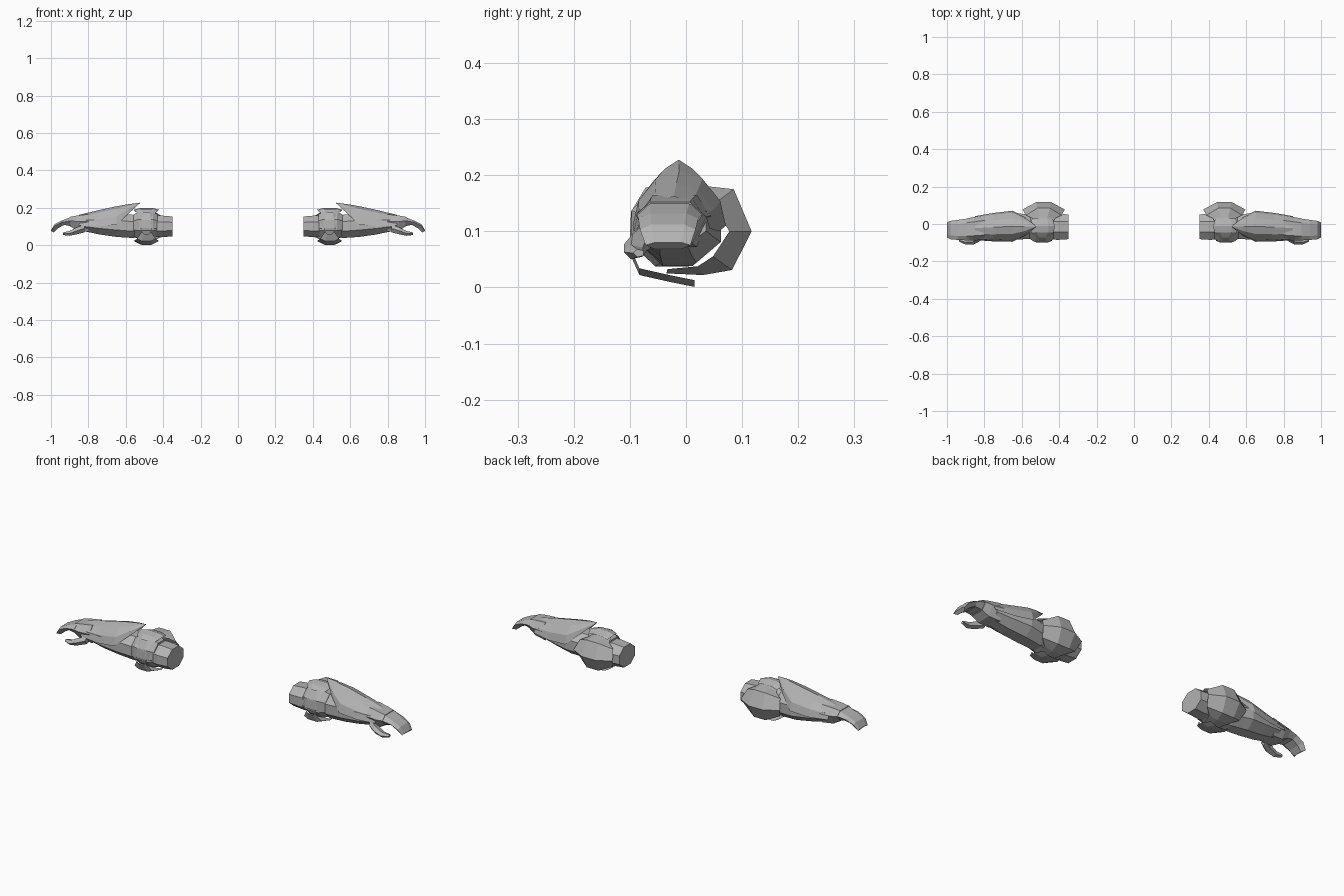
import bpy, bmesh, math

if "Cube" in bpy.data.objects:
    bpy.data.objects.remove(bpy.data.objects["Cube"])

steel = bpy.data.materials.new("plain_grey")
steel.use_nodes = True
GREY = (0.45, 0.45, 0.45, 1)
steel.diffuse_color = GREY
steel.node_tree.nodes["Principled BSDF"].inputs["Base Color"].default_value = GREY


def loft(name, rows, closed=True):
    """Skin rows of points; closed rows become a capped tube. Makes both arms."""
    for side, sign in (("left", 1), ("right", -1)):
        bm = bmesh.new()
        vs = [[bm.verts.new((p[0] * sign, p[1], p[2])) for p in row] for row in rows]
        n = len(vs[0])
        for a, b in zip(vs, vs[1:]):
            for i in range(n if closed else n - 1):
                j = (i + 1) % n
                bm.faces.new((a[i], a[j], b[j], b[i]))
        if closed:
            bm.faces.new(vs[0])
            bm.faces.new(vs[-1])
        bmesh.ops.recalc_face_normals(bm, faces=bm.faces)
        mesh = bpy.data.meshes.new(f"{side}_{name}")
        bm.to_mesh(mesh)
        bm.free()
        mesh.materials.append(steel)
        obj = bpy.data.objects.new(f"{side}_{name}", mesh)
        bpy.context.collection.objects.link(obj)


def ring(x, cy, cz, ry, rz, n=8):
    """Faceted cross-section around the arm, flat side up."""
    k = 1 / math.cos(math.pi / n)
    return [(x, cy + ry * k * math.cos((i + .5) * math.tau / n),
             cz + rz * k * math.sin((i + .5) * math.tau / n)) for i in range(n)]


def slab(x, y0, y1, top, bot, lean=0.0):
    """Six-sided hand section; lean pushes the underside along x."""
    e = (y1 - y0) * .2
    mid = (top * .6 + bot * .4)
    return [(x, y0, mid), (x, y0 + e, top), (x, y1 - e, top),
            (x, y1, mid), (x + lean, y1 - e, bot), (x + lean, y0 + e, bot)]


# Sleeve end and elbow joint
loft("sleeve", [ring(.35, -.015, .1, .066, .053), ring(.41, -.015, .1, .07, .058),
                ring(.47, -.015, .1, .062, .055)])
loft("elbow_joint", [ring(.43, -.02, .105, .06, .06), ring(.455, -.025, .108, .072, .071),
                     ring(.53, -.025, .108, .072, .071), ring(.56, -.02, .105, .058, .058)])

# Front elbow plate
loft("elbow_front_plate", [
    [(.49 - w, y, z), (.49 - w * .5, y - .012, z), (.49 + w * .5, y - .012, z), (.49 + w, y, z)]
    for y, z, w in ((-.06, .178, .03), (-.086, .135, .05), (-.088, .09, .055), (-.075, .06, .03))],
    closed=False)

# Pointed upper and lower elbow flanges: rows run front to back
loft("elbow_top_plate", [
    [(.49 - w, y, z - .01), (.49 - w * .5, y, z), (.49 + w * .5, y, z), (.49 + w, y, z - .01)]
    for y, z, w in ((-.075, .168, .03), (-.045, .192, .06), (-.01, .199, .067), (.03, .186, .055))],
    closed=False)
loft("elbow_bottom_plate", [
    [(.49 - w, y, z + .012), (.49 - w * .5, y, z), (.49 + w * .5, y, z), (.49 + w, y, z + .012)]
    for y, z, w in ((-.1, .06, .025), (-.083, .022, .05), (-.03, .01, .067), (.015, .001, .05))],
    closed=False)

# Domed elbow guard: each row crosses the arm, edges tucked toward the joint
guard = []
for y, z, w, tuck in ((.0, .185, .045, .12), (.04, .18, .06, .2), (.085, .175, .095, .38),
                      (.117, .1, .113, .3), (.082, .031, .095, .35),
                      (.03, .022, .06, .2), (-.035, .025, .04, .1)):
    ey, ez = y - (y + .015) * tuck, z - (z - .1) * tuck
    guard.append([(.483 - w, ey, ez), (.483 - w * .35, y, z),
                  (.483 + w * .35, y, z), (.483 + w, ey, ez)])
loft("elbow_guard", guard, closed=False)

# Forearm
loft("forearm", [ring(.535, -.015, .1, .052, .055), ring(.56, -.015, .1, .064, .062),
                 ring(.65, -.012, .107, .074, .063), ring(.74, -.018, .112, .068, .055),
                 ring(.83, -.022, .118, .058, .042)])

# Long pointed forearm plate with a central ridge
plate = []
for x, cy, w, top, edge in ((.525, -.013, .003, .227, .224), (.585, -.013, .05, .219, .168),
                            (.65, -.012, .083, .208, .11), (.75, -.017, .076, .186, .1),
                            (.85, -.022, .064, .162, .105)):
    h = top - edge
    plate.append([(x, cy + s * w, edge + t * h) for s, t in
                  ((-1, 0), (-.88, .45), (-.5, .85), (0, 1), (.5, .85), (.88, .45), (1, 0))])
loft("forearm_plate", plate, closed=False)

# Hand with curled fingers
loft("hand", [slab(.8, -.085, .045, .165, .072), slab(.86, -.088, .036, .158, .078),
              slab(.895, -.088, .03, .152, .098)])
loft("fingers", [slab(.885, -.088, .03, .153, .1), slab(.94, -.085, .022, .132, .108, -.01),
                 slab(.98, -.082, .017, .112, .09, -.018), slab(1.0, -.072, .008, .08, .068, -.014)])

# Thumb
loft("thumb", [ring(.82, -.07, .09, .016, .018, 5), ring(.86, -.088, .077, .018, .016, 5),
               ring(.9, -.092, .063, .015, .011, 5), ring(.935, -.084, .061, .008, .006, 5)])
